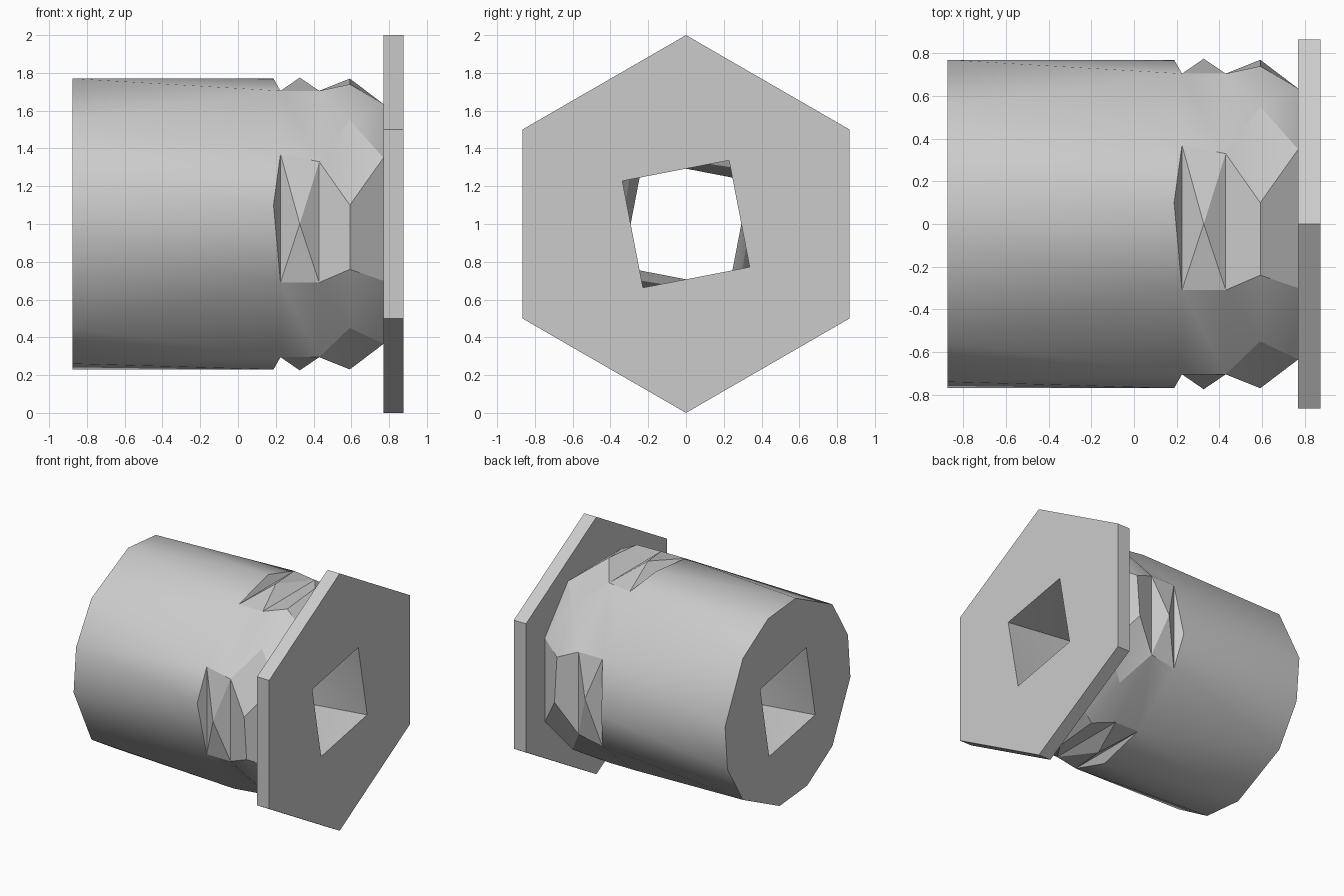
import bpy, bmesh
from math import sin, cos, pi, radians

if "Cube" in bpy.data.objects:
    bpy.data.objects.remove(bpy.data.objects["Cube"], do_unlink=True)

steel = bpy.data.materials.new("plain grey")
steel.use_nodes = True
GREY = (0.6, 0.6, 0.6, 1)
steel.diffuse_color = GREY
steel.node_tree.nodes["Principled BSDF"].inputs["Base Color"].default_value = GREY

bm = bmesh.new()


def quarter_points(x, y, z):
    """One point turned in quarter steps about the long axis."""
    points = []
    for k in range(4):
        points.append(bm.verts.new((x, y, z + 1)))
        y, z = -z, y
    return points


def face(*verts):
    return bm.faces.new(verts)


def loop_edges(verts):
    """Edges of a closed loop, made where missing."""
    edges = []
    for a, b in zip(verts, verts[1:] + verts[:1]):
        edges.append(bm.edges.get((a, b)) or bm.edges.new((a, b)))
    return edges


def ring(*groups):
    return [g[k] for k in range(4) for g in groups]


def flat_with_hole(outer, inner, side):
    bmesh.ops.triangle_fill(bm, use_beauty=True, normal=(side, 0, 0),
                            edges=loop_edges(outer) + loop_edges(inner))


BACK, FRONT, FLANGE = -0.875, 0.875, 0.77

# Back end of the barrel
P = quarter_points(BACK, -0.55, 0.55)
Q = quarter_points(BACK, -0.74, 0.24)
R = quarter_points(BACK, -0.77, -0.10)
# Front end of the barrel, with a tip over each stud
T = quarter_points(0.188, -0.77, 0.10)
A = quarter_points(0.225, -0.705, 0.37)
B = quarter_points(0.225, -0.705, -0.31)
# Pyramid studs
M = quarter_points(0.327, -0.775, 0)
A2 = quarter_points(0.43, -0.705, 0.33)
B2 = quarter_points(0.43, -0.705, -0.31)
# Collar ridge and its foot on the flange
E = quarter_points(0.592, -0.77, 0.10)
F = quarter_points(0.592, -0.74, -0.24)
G = quarter_points(0.592, -0.55, -0.55)
C = quarter_points(FLANGE, -0.635, 0.35)
D = quarter_points(FLANGE, -0.635, -0.30)
# Ends of the twisted square bore
bore_front = quarter_points(FRONT, -0.337, 0.228)
bore_back = quarter_points(BACK, -0.228, 0.337)

for k in range(4):
    n = (k + 1) % 4
    # barrel
    face(P[k], Q[k], A[k])
    face(Q[k], T[k], A[k])
    face(Q[k], R[k], T[k])
    face(R[k], B[k], T[k])
    face(R[k], P[n], B[k])
    face(P[n], A[n], B[k])
    # barrel lip and stud
    face(T[k], B[k], A[k])
    corners = [A[k], B[k], B2[k], A2[k]]
    for i in range(4):
        face(corners[i], corners[(i + 1) % 4], M[k])
    # neck between studs
    face(B[k], A[n], A2[n])
    face(B[k], A2[n], B2[k])
    # rise to the collar ridge
    face(A2[k], B2[k], F[k], E[k])
    face(B2[k], G[k], F[k])
    face(B2[k], A2[n], G[k])
    face(A2[n], E[n], G[k])
    # fall to the flange
    face(E[k], F[k], D[k], C[k])
    face(F[k], G[k], D[k])
    face(G[k], C[n], D[k])
    face(G[k], E[n], C[n])
    # bore wall
    face(bore_front[k], bore_front[n], bore_back[n])
    face(bore_front[k], bore_back[n], bore_back[k])

# Flat back end around the bore
flat_with_hole(ring(P, Q, R), bore_back, -1)

# Hexagonal flange plate
hexes = []
for x in (FLANGE, FRONT):
    angles = [pi / 2 + i * pi / 3 for i in range(6)]
    hexes.append([bm.verts.new((x, cos(a), 1 + sin(a))) for a in angles])
inner_hex, outer_hex = hexes
for i in range(6):
    j = (i + 1) % 6
    face(inner_hex[i], inner_hex[j], outer_hex[j], outer_hex[i])
flat_with_hole(inner_hex, ring(C, D), -1)
flat_with_hole(outer_hex, bore_front, 1)

bmesh.ops.recalc_face_normals(bm, faces=bm.faces[:])
mesh = bpy.data.meshes.new("flanged_bushing")
bm.to_mesh(mesh)
bm.free()
mesh.materials.append(steel)
bushing = bpy.data.objects.new("flanged_bushing", mesh)
bpy.context.collection.objects.link(bushing)

for other in bpy.context.selected_objects:
    other.select_set(False)
bushing.select_set(True)
bpy.context.view_layer.objects.active = bushing
bpy.ops.object.shade_smooth_by_angle(angle=radians(30))
